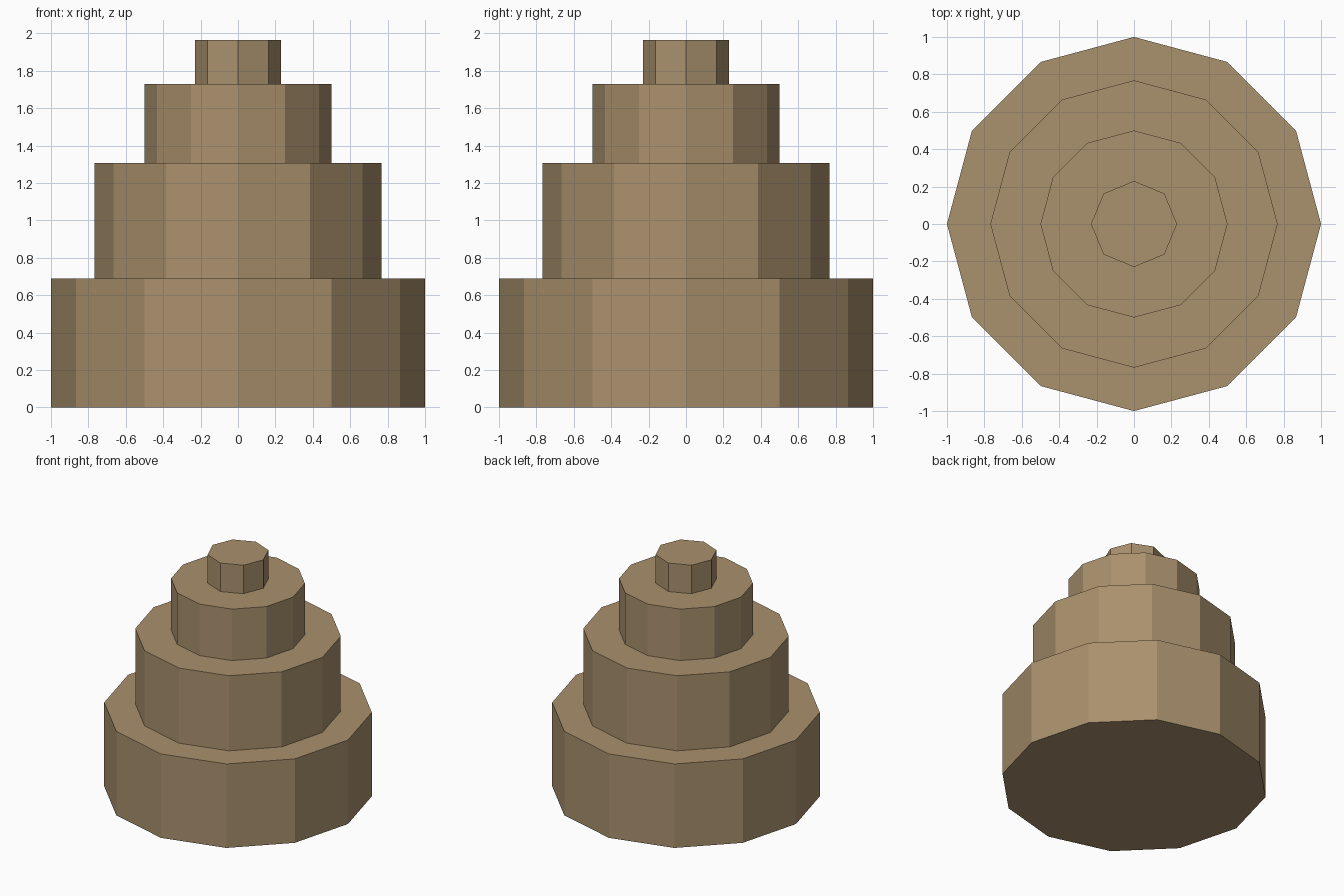
import bpy

if "Cube" in bpy.data.objects:
    bpy.data.objects.remove(bpy.data.objects["Cube"])

# One flat tan colour for the whole model
tan = bpy.data.materials.new("tan")
tan.diffuse_color = (0.402, 0.283, 0.153, 1.0)
tan.use_nodes = True
tan.node_tree.nodes["Principled BSDF"].inputs["Base Color"].default_value = tan.diffuse_color

# Stacked tiers: name, sides, radius, bottom, top
tiers = [
    ("base_tier", 12, 1.0, 0.0, 0.69),
    ("second_tier", 12, 0.768, 0.69, 1.307),
    ("third_tier", 12, 0.5, 1.307, 1.73),
    ("top_knob", 8, 0.23, 1.73, 1.964),
]


def add_tier(name, sides, radius, bottom, top):
    bpy.ops.mesh.primitive_cylinder_add(
        vertices=sides, radius=radius, depth=top - bottom,
        location=(0, 0, (bottom + top) / 2))
    tier = bpy.context.object
    tier.name = name
    tier.data.materials.append(tan)
    return tier


for tier in tiers:
    add_tier(*tier)
